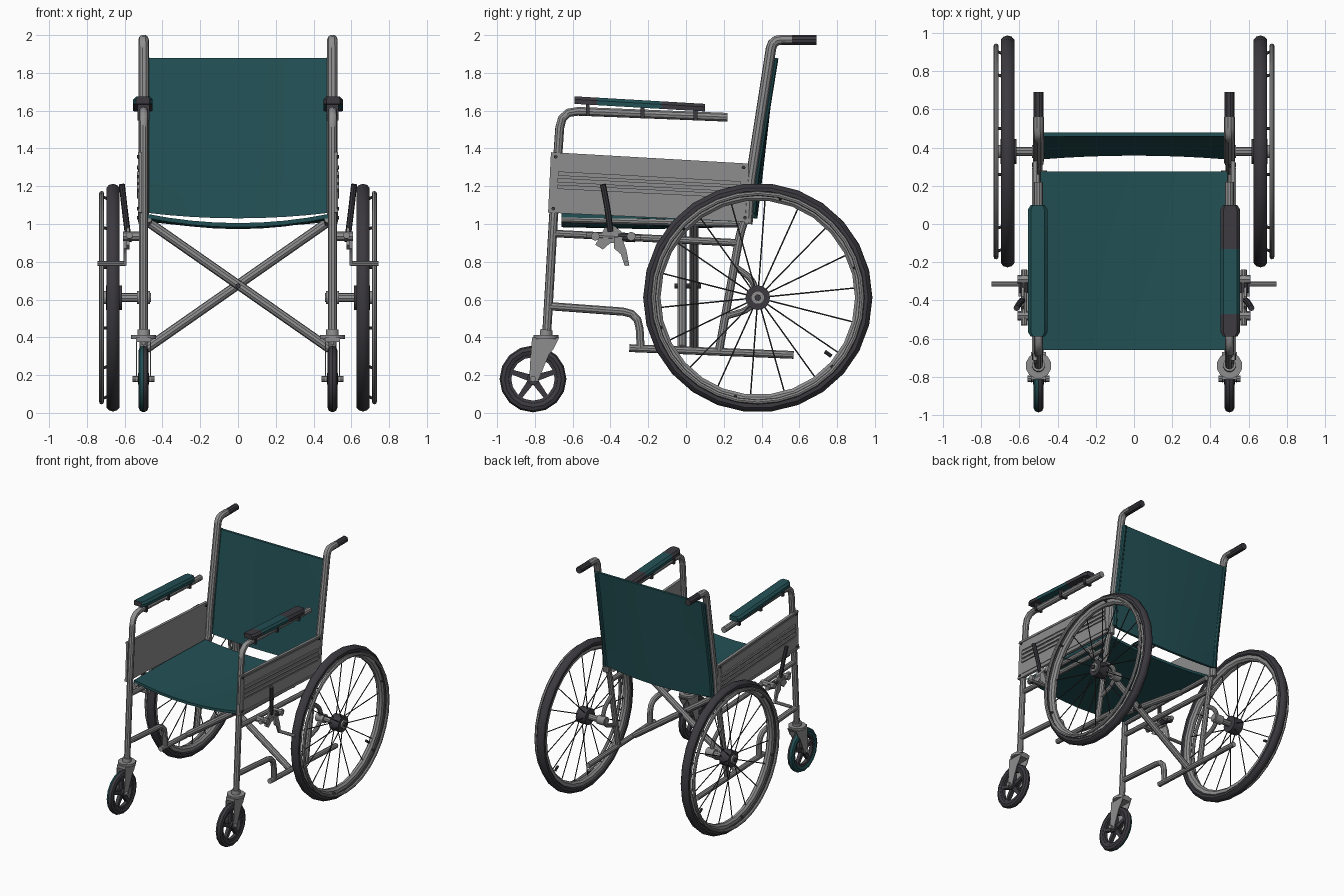
import bpy, bmesh, math
from mathutils import Vector

if "Cube" in bpy.data.objects:
    bpy.data.objects.remove(bpy.data.objects["Cube"])


def material(name, rgb):
    m = bpy.data.materials.new(name)
    m.diffuse_color = (*rgb, 1)
    m.use_nodes = True
    m.node_tree.nodes["Principled BSDF"].inputs["Base Color"].default_value = m.diffuse_color
    return m


METAL = material("grey metal", (0.27, 0.27, 0.27))
RUBBER = material("dark rubber", (0.045, 0.042, 0.05))
TEAL = material("teal vinyl", (0.016, 0.08, 0.09))


def finish(name, bm, mats, rule=None):
    bmesh.ops.remove_doubles(bm, verts=bm.verts, dist=1e-5)
    bmesh.ops.recalc_face_normals(bm, faces=bm.faces)
    if rule:
        for f in bm.faces:
            f.material_index = rule(f)
    me = bpy.data.meshes.new(name)
    bm.to_mesh(me)
    bm.free()
    for m in mats:
        me.materials.append(m)
    ob = bpy.data.objects.new(name, me)
    bpy.context.collection.objects.link(ob)
    bpy.context.view_layer.objects.active = ob
    bpy.ops.object.select_all(action='DESELECT')
    ob.select_set(True)
    bpy.ops.object.shade_smooth_by_angle(angle=math.radians(35))
    return ob


def loft(bm, rings, closed=False):
    """Skin equal-length point rings, capping the ends unless closed."""
    vs = [[bm.verts.new(p) for p in r] for r in rings]
    n = len(vs[0])
    for i in range(len(vs) - (0 if closed else 1)):
        a, b = vs[i], vs[(i + 1) % len(vs)]
        for j in range(n):
            k = (j + 1) % n
            bm.faces.new((a[j], a[k], b[k], b[j]))
    if not closed:
        bm.faces.new(vs[0])
        bm.faces.new(vs[-1])


def rounded(pts, rad):
    pts = [Vector(p) for p in pts]
    out = [pts[0]]
    for a, b, c in zip(pts, pts[1:], pts[2:]):
        r = min(rad, (a - b).length * 0.45, (c - b).length * 0.45)
        p, q = b + (a - b).normalized() * r, b + (c - b).normalized() * r
        out += [p.lerp(b, t).lerp(b.lerp(q, t), t) for t in (0, 0.33, 0.67, 1)]
    return out + [pts[-1]]


def sweep(bm, pts, r, sides=10, bend=0.06):
    pts = rounded(pts, bend)
    rings, u = [], None
    for i, p in enumerate(pts):
        t = (pts[min(i + 1, len(pts) - 1)] - pts[max(i - 1, 0)]).normalized()
        if u is None:
            u = t.orthogonal()
        u = (u - t * u.dot(t)).normalized()
        v = t.cross(u)
        rings.append([p + (u * math.cos(a) + v * math.sin(a)) * r
                      for a in (2 * math.pi * k / sides for k in range(sides))])
    loft(bm, rings)


def tube(name, pts, r, mat=METAL, sides=10, bend=0.06):
    bm = bmesh.new()
    sweep(bm, pts, r, sides, bend)
    return finish(name, bm, [mat])


def side_tube(name, s, x, yz, r, mat=METAL, bend=0.06):
    return tube(name, [(s * x, y, z) for y, z in yz], r, mat, 10, bend)


def plate(name, s, x0, x1, yz, mat=METAL):
    """Outline in the side plane, extruded across x."""
    bm = bmesh.new()
    loft(bm, [[(s * x, y, z) for y, z in yz] for x in (x0, x1)])
    return finish(name, bm, [mat])


def ring(name, cx, cy, cz, profile, steps, mats, rule=None):
    """Closed (radius, x) profile turned about an x-wise axle."""
    bm = bmesh.new()
    loft(bm, [[(cx + x, cy + r * math.cos(a), cz + r * math.sin(a)) for r, x in profile]
              for a in (2 * math.pi * k / steps for k in range(steps))], True)
    return finish(name, bm, mats, rule)


def circle(major, rr, rx, n):
    return [(major + rr * math.cos(2 * math.pi * k / n), rx * math.sin(2 * math.pi * k / n)) for k in range(n)]


def polar(c, r, a):
    return c[0] + r * math.cos(a), c[1] + r * math.sin(a)


HUB, CAST = (0.38, 0.61), (-0.81, 0.18)

for s, side in ((-1, "left"), (1, "right")):
    # rear wheel: tyre, rim, push rim, spokes and hub
    wx = s * 0.662
    ring(side + "_rear_tyre", wx, *HUB, circle(0.575, 0.032, 0.037, 10), 26, [RUBBER])
    ring(side + "_rear_rim", wx, *HUB, [(0.555, -0.027), (0.53, -0.024), (0.515, -0.01), (0.515, 0.01),
                                        (0.53, 0.024), (0.555, 0.027)], 26, [METAL])
    ring(side + "_push_rim", s * 0.722, *HUB, circle(0.552, 0.013, 0.013, 8), 32, [METAL])
    bm = bmesh.new()
    for k in range(18):
        a = 2 * math.pi * k / 18 + 0.1
        sweep(bm, [(wx + (0.03 if k % 2 else -0.03), *polar(HUB, 0.05, a)), (wx, *polar(HUB, 0.52, a))], 0.004, 5)
    finish(side + "_rear_spokes", bm, [RUBBER])
    bm = bmesh.new()
    for k in range(6):
        a = math.pi * k / 3 + 0.3
        sweep(bm, [(wx, *polar(HUB, 0.525, a)), (s * 0.722, *polar(HUB, 0.55, a))], 0.008, 6)
    finish(side + "_push_rim_studs", bm, [RUBBER])
    tube(side + "_rear_hub", [(s * 0.615, *HUB), (s * 0.7, *HUB)], 0.065, RUBBER, 16)
    tube(side + "_hub_cap", [(s * 0.69, *HUB), (s * 0.713, *HUB)], 0.036, METAL, 12)
    tube(side + "_hub_nut", [(s * 0.7, *HUB), (s * 0.722, *HUB)], 0.018, RUBBER, 6)
    tube(side + "_axle", [(s * 0.46, *HUB), (s * 0.66, *HUB)], 0.024)
    tube(side + "_axle_collar", [(s * 0.465, *HUB), (s * 0.535, *HUB)], 0.036, METAL, 12)
    side_tube(side + "_tyre_valve", s, 0.66, [(0.77, 0.30), (0.735, 0.325)], 0.01, RUBBER)

    # caster: tyre, five-arm wheel, axle and fork
    cx = s * 0.5
    ring(side + "_caster_tyre", cx, *CAST, circle(0.15, 0.027, 0.027, 8), 16, [RUBBER, TEAL],
         lambda f, s=s: int(s < 0 and f.normal.x < -0.3))
    ring(side + "_caster_rim", cx, *CAST, [(0.135, -0.018), (0.115, -0.014), (0.115, 0.014), (0.135, 0.018)],
         16, [RUBBER])
    bm = bmesh.new()
    for k in range(5):
        a = 2 * math.pi * k / 5 + math.pi / 2
        arm = [polar(CAST, 0.02, a - 1.2), polar(CAST, 0.122, a - 0.1),
               polar(CAST, 0.122, a + 0.1), polar(CAST, 0.02, a + 1.2)]
        loft(bm, [[(cx + d, y, z) for y, z in arm] for d in (-0.014, 0.014)])
    finish(side + "_caster_arms", bm, [RUBBER])
    tube(side + "_caster_hub", [(cx - 0.03, *CAST), (cx + 0.03, *CAST)], 0.032, RUBBER, 12)
    tube(side + "_caster_axle", [(cx - 0.058, *CAST), (cx + 0.058, *CAST)], 0.016, METAL, 8)
    for d in (-0.04, 0.034):
        plate(side + "_caster_fork", 1, cx + d, cx + d + 0.006,
              [(-0.815, 0.40), (-0.67, 0.40), (-0.70, 0.34), (-0.725, 0.31), (-0.785, 0.165),
               (-0.83, 0.165), (-0.825, 0.27)])
    plate(side + "_fork_bridge", 1, cx - 0.04, cx + 0.04, [(-0.815, 0.375), (-0.815, 0.40), (-0.67, 0.40), (-0.685, 0.375)])
    tube(side + "_fork_disc", [(cx, -0.742, 0.392), (cx, -0.742, 0.412)], 0.068, METAL, 12)
    tube(side + "_fork_stem", [(cx, -0.742, 0.405), (cx, -0.738, 0.44)], 0.034, METAL, 12)

    # side frame tubes
    side_tube(side + "_front_leg_and_arm_tube", s, 0.5, [(-0.738, 0.41), (-0.70, 1.06), (-0.662, 1.60), (0.22, 1.565)],
              0.024, bend=0.09)
    side_tube(side + "_back_post", s, 0.5, [(0.325, 1.0), (0.34, 1.22), (0.457, 1.975), (0.56, 1.975)], 0.028, bend=0.07)
    side_tube(side + "_rear_leg", s, 0.5, [(0.335, 1.08), (0.29, 0.97), (0.175, 0.33)], 0.022)
    side_tube(side + "_push_handle", s, 0.5, [(0.505, 1.973), (0.69, 1.973)], 0.027, RUBBER)
    side_tube(side + "_middle_rail", s, 0.5, [(-0.705, 0.95), (0.28, 0.90)], 0.02)
    side_tube(side + "_footrest_rail", s, 0.5, [(-0.725, 0.565), (-0.25, 0.53), (-0.24, 0.345)], 0.022, bend=0.09)
    side_tube(side + "_bottom_rail", s, 0.5, [(-0.30, 0.343), (0.57, 0.307)], 0.021)
    side_tube(side + "_seat_rail", s, 0.475, [(-0.66, 1.025), (0.28, 1.0)], 0.019)
    side_tube(side + "_axle_bracket", s, 0.5, [(0.25, 0.78), (0.35, 0.71), (0.38, 0.62), (0.33, 0.545), (0.21, 0.51)],
              0.017, bend=0.05)

    # slatted side panel
    def panel(u, v):
        top, low = Vector((-0.715, 1.38)).lerp(Vector((0.33, 1.32)), u), Vector((-0.73, 1.06)).lerp(Vector((0.34, 1.01)), u)
        return tuple(low.lerp(top, v))
    plate(side + "_side_panel", s, 0.508, 0.524, [panel(0, 0), panel(1, 0), panel(1, 1), panel(0, 1)])
    for v0, v1, out in ((0, 0.06, 0.53), (0.10, 0.36, 0.529), (0.40, 0.47, 0.534), (0.51, 0.58, 0.534),
                        (0.62, 0.69, 0.534), (0.73, 0.92, 0.529), (0.95, 1, 0.53)):
        u0, u1 = (0, 1) if out == 0.53 else (0.04, 0.96)
        plate(side + "_panel_slat", s, 0.52, out, [panel(u0, v0), panel(u1, v0), panel(u1, v1), panel(u0, v1)])
    for u in (0.025, 0.975):
        for v in (0.07, 0.93):
            p = panel(u, v)
            tube(side + "_panel_rivet", [(s * 0.5, *p), (s * 0.534, *p)], 0.01, RUBBER, 8)

    # armrest pad and its clamps
    bm = bmesh.new()
    rings = []
    for y, k in ((-0.59, 0.7), (-0.565, 1), (-0.47, 1), (-0.13, 1), (0.075, 1), (0.10, 0.7)):
        z = 1.676 - 0.058 * (y + 0.59)
        rings.append([(s * (0.504 + w * k), y, z + h) for w, h in
                      ((-0.052, -0.04), (0.052, -0.04), (0.052, -0.016), (0.036, 0), (-0.036, 0), (-0.052, -0.016))])
    loft(bm, rings)
    finish(side + "_armrest_pad", bm, [RUBBER, TEAL], lambda f, s=s: int(
        f.normal.z > -0.3 and f.normal.y > -0.6 if s < 0 else -0.47 < f.calc_center_median().y < -0.13))
    for y in (-0.52, -0.23, 0.05):
        z = 1.594 - 0.042 * (y + 0.6)
        plate(side + "_pad_clamp", s, 0.468, 0.532, [(y - 0.01, z - 0.02), (y + 0.01, z - 0.02),
                                                     (y + 0.01, z + 0.045), (y - 0.01, z + 0.045)], RUBBER)

    # parking brake
    tube(side + "_brake_lever", [(s * 0.585, -0.40, 0.96), (s * 0.6, -0.415, 1.08), (s * 0.615, -0.44, 1.21)], 0.016, RUBBER, 8)
    plate(side + "_brake_plate", s, 0.575, 0.59, [(-0.48, 0.89), (-0.44, 0.865), (-0.40, 0.90), (-0.33, 0.90),
                                                  (-0.33, 0.95), (-0.38, 0.99), (-0.43, 0.98)])
    plate(side + "_brake_catch", s, 0.59, 0.605, [(-0.38, 0.93), (-0.34, 0.93), (-0.315, 0.86), (-0.30, 0.78),
                                                  (-0.325, 0.78), (-0.345, 0.84), (-0.38, 0.87)])
    tube(side + "_brake_shoe", [(s * 0.595, -0.315, 0.79), (s * 0.745, -0.315, 0.79)], 0.013, METAL, 8)
    side_tube(side + "_brake_slide", s, 0.575, [(-0.53, 0.94), (-0.24, 0.925)], 0.018)
    side_tube(side + "_brake_sleeve", s, 0.575, [(-0.36, 0.932), (-0.27, 0.927)], 0.024, RUBBER)
    for y in (-0.48, -0.29):
        tube(side + "_brake_mount", [(s * 0.49, y, 0.935), (s * 0.61, y, 0.935)], 0.024, METAL, 8)

    # folding cross brace, one bar per side
    y = 0.045 * s
    y = 0.01 + y * 0.7
    tube(side + "_cross_brace", [(s * 0.475, y, 1.01), (-s * 0.485, y, 0.34)], 0.025)

tube("cross_brace_pivot", [(0, -0.06, 0.672), (0, 0.08, 0.672)], 0.014, RUBBER, 8)


# slung seat and backrest: thin sheets with a sagging cross-section
def sheet(name, ends, sag, thick):
    xs = [-0.49 + 0.98 * k / 8 for k in range(9)]
    bm = bmesh.new()
    rings = []
    for (y, z), (dy, dz) in zip(ends, sag):
        top = [(x, y + dy * (1 - (x / 0.49) ** 2), z + dz * (1 - (x / 0.49) ** 2)) for x in xs]
        rings.append(top + [(x, a + thick[0], b + thick[1]) for x, a, b in reversed(top)])
    loft(bm, rings)
    return finish(name, bm, [TEAL])


sheet("seat", [(-0.66, 1.055), (-0.2, 1.05), (0.275, 1.035)], [(0, -0.05), (0, -0.055), (0, -0.03)], (0, -0.022))
sheet("backrest", [(0.338, 1.06), (0.36, 1.25), (0.458, 1.88)], [(0.02, -0.03), (0.025, 0), (0, 0)], (0.02, 0))
for s, side in ((-1, "left"), (1, "right")):
    # backrest hem wrapped behind each post
    side_tube(side + "_backrest_hem", s, 0.488, [(0.352, 1.06), (0.368, 1.25), (0.47, 1.88)], 0.02, TEAL)
